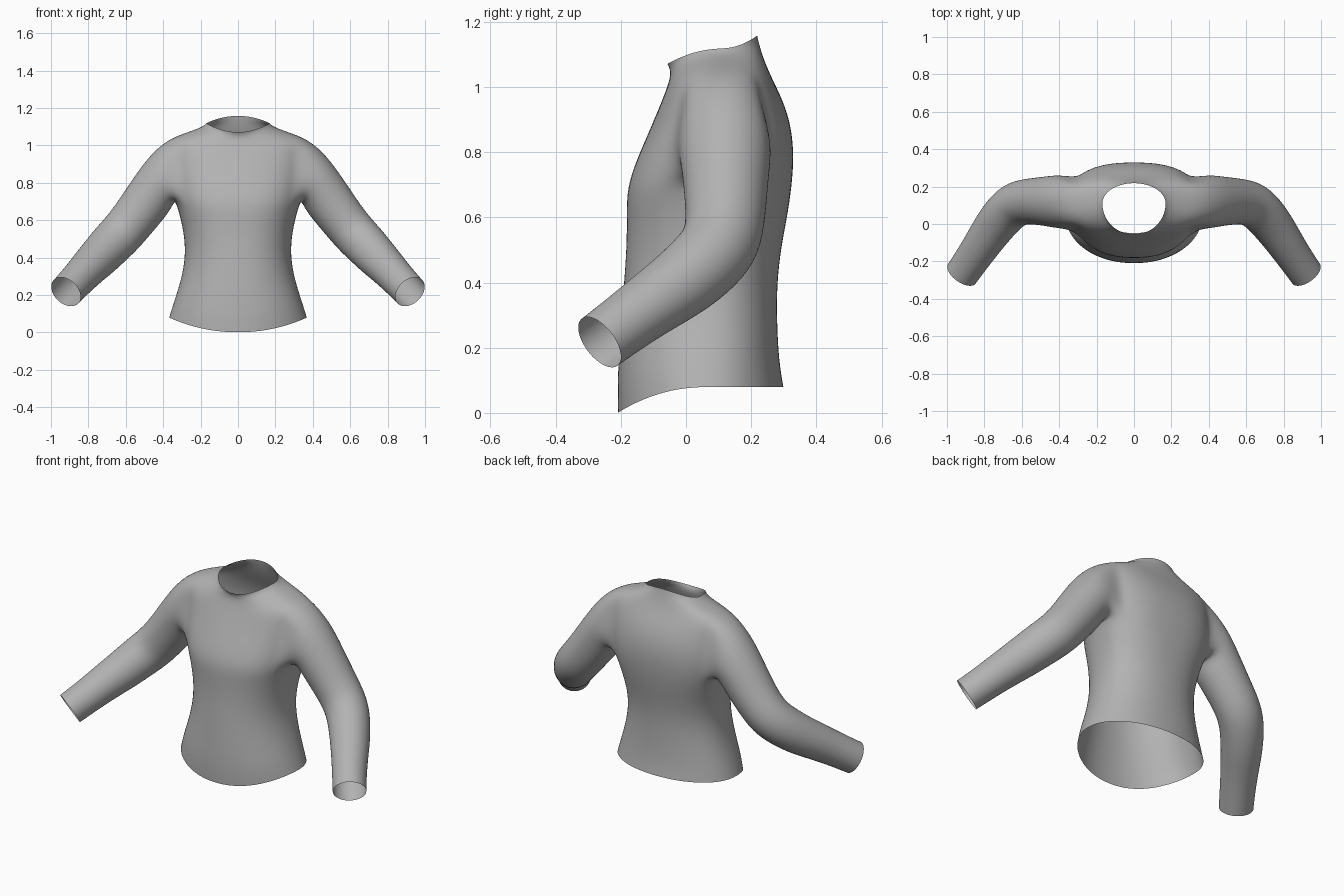
import bpy, bmesh, math
from mathutils import Vector

cube = bpy.data.objects.get("Cube")
if cube:
    bpy.data.objects.remove(cube)

grey = bpy.data.materials.new("grey cloth")
grey.use_nodes = True
colour = (0.45, 0.45, 0.45, 1)
grey.diffuse_color = colour
grey.node_tree.nodes["Principled BSDF"].inputs["Base Color"].default_value = colour

COLS = 16            # columns from front centre to back centre
HOLE = (5, 11)       # armhole columns
LOW, HIGH = 6, 10    # armhole rows

# Torso rings: half width, front y, side y, back y, front z, side z, back z, squareness
torso = [
    (.37, -.21, .06, .30, .00, .08, .08, 2.1),
    (.345, -.212, .06, .286, .10, .16, .16, 2.2),
    (.305, -.203, .07, .28, .25, .28, .28, 2.2),
    (.283, -.192, .08, .28, .39, .40, .40, 2.2),
    (.287, -.183, .09, .293, .51, .51, .51, 2.3),
    (.31, -.183, .11, .315, .61, .62, .62, 2.4),
    (.335, -.182, .12, .328, .69, .70, .72, 2.5),
    (.35, -.155, .12, .332, .77, .78, .81, 2.5),
    (.36, -.12, .12, .319, .85, .86, .90, 2.5),
    (.365, -.09, .12, .293, .92, .95, .97, 2.5),
    (.37, -.065, .12, .262, .98, 1.035, 1.03, 2.5),
    (.27, -.048, .12, .237, 1.03, 1.07, 1.09, 2.3),
    (.19, -.05, .11, .224, 1.055, 1.098, 1.135, 2.0),
    (.17, -.058, .11, .219, 1.07, 1.118, 1.158, 2.0),
]

# Sleeve rings: centre, direction, radius
sleeve = [
    ((.405, .12, .825), (.90, 0, -.43), .146),
    ((.47, .122, .725), (.64, 0, -.77), .133),
    ((.555, .122, .61), (.62, -.03, -.78), .124),
    ((.625, .112, .525), (.61, -.25, -.72), .122),
    ((.685, .065, .465), (.58, -.50, -.62), .119),
    ((.745, -.01, .40), (.53, -.66, -.53), .112),
    ((.80, -.09, .345), (.50, -.69, -.52), .103),
    ((.86, -.18, .28), (.50, -.69, -.52), .095),
    ((.92, -.265, .217), (.50, -.69, -.52), .092),
]


def torso_point(ring, col):
    w, yf, ym, yb, zf, zs, zb, power = ring
    a = math.pi * (col / COLS - .5)
    c, s = max(0, math.cos(a)), math.sin(a)
    x = 0 if col in (0, COLS) else w * c ** (2 / power)
    end_y, end_z = (yf, zf) if s < 0 else (yb, zb)
    k = abs(s)
    return Vector((x, ym + (end_y - ym) * k ** (2 / power), zs + (end_z - zs) * k * k))


bm = bmesh.new()

# Torso half, leaving the armhole open
grid = [[bm.verts.new(torso_point(r, c)) for c in range(COLS + 1)] for r in torso]
for r in range(len(torso) - 1):
    for c in range(COLS):
        if LOW <= r < HIGH and HOLE[0] <= c < HOLE[1]:
            bm.verts.ensure_lookup_table()
            continue
        bm.faces.new((grid[r][c], grid[r][c + 1], grid[r + 1][c + 1], grid[r + 1][c]))

# Armhole edge, from the top middle round by the front
mid = COLS // 2
loop = [grid[HIGH][c] for c in range(mid, HOLE[0], -1)]
loop += [grid[r][HOLE[0]] for r in range(HIGH, LOW, -1)]
loop += [grid[LOW][c] for c in range(*HOLE)]
loop += [grid[r][HOLE[1]] for r in range(LOW, HIGH)]
loop += [grid[HIGH][c] for c in range(HOLE[1], mid, -1)]

# Sleeve grown from the armhole edge
up = Vector((0, 0, 1))
n = len(loop)
for centre, direction, radius in sleeve:
    d = Vector(direction).normalized()
    up = (up - d * up.dot(d)).normalized()
    side = d.cross(up)
    ring = []
    for i in range(n):
        a = math.tau * i / n
        ring.append(bm.verts.new(Vector(centre) + radius * (math.cos(a) * up + math.sin(a) * side)))
    for i in range(n):
        j = (i + 1) % n
        bm.faces.new((loop[i], loop[j], ring[j], ring[i]))
    loop = ring

# Drop the vertices inside the armhole
bmesh.ops.delete(bm, geom=[v for v in bm.verts if not v.link_faces], context='VERTS')
bmesh.ops.recalc_face_normals(bm, faces=bm.faces)
outer = max(bm.faces, key=lambda f: f.calc_center_median().y)
if outer.normal.y < 0:
    bmesh.ops.reverse_faces(bm, faces=bm.faces)
for f in bm.faces:
    f.smooth = True

mesh = bpy.data.meshes.new("long_sleeved_top")
bm.to_mesh(mesh)
bm.free()
mesh.materials.append(grey)
top = bpy.data.objects.new("long_sleeved_top", mesh)
bpy.context.collection.objects.link(top)

# Mirror the half, then smooth the cloth
mirror = top.modifiers.new("mirror", 'MIRROR')
mirror.use_clip = True
smooth = top.modifiers.new("smooth", 'SUBSURF')
smooth.levels = smooth.render_levels = 2
